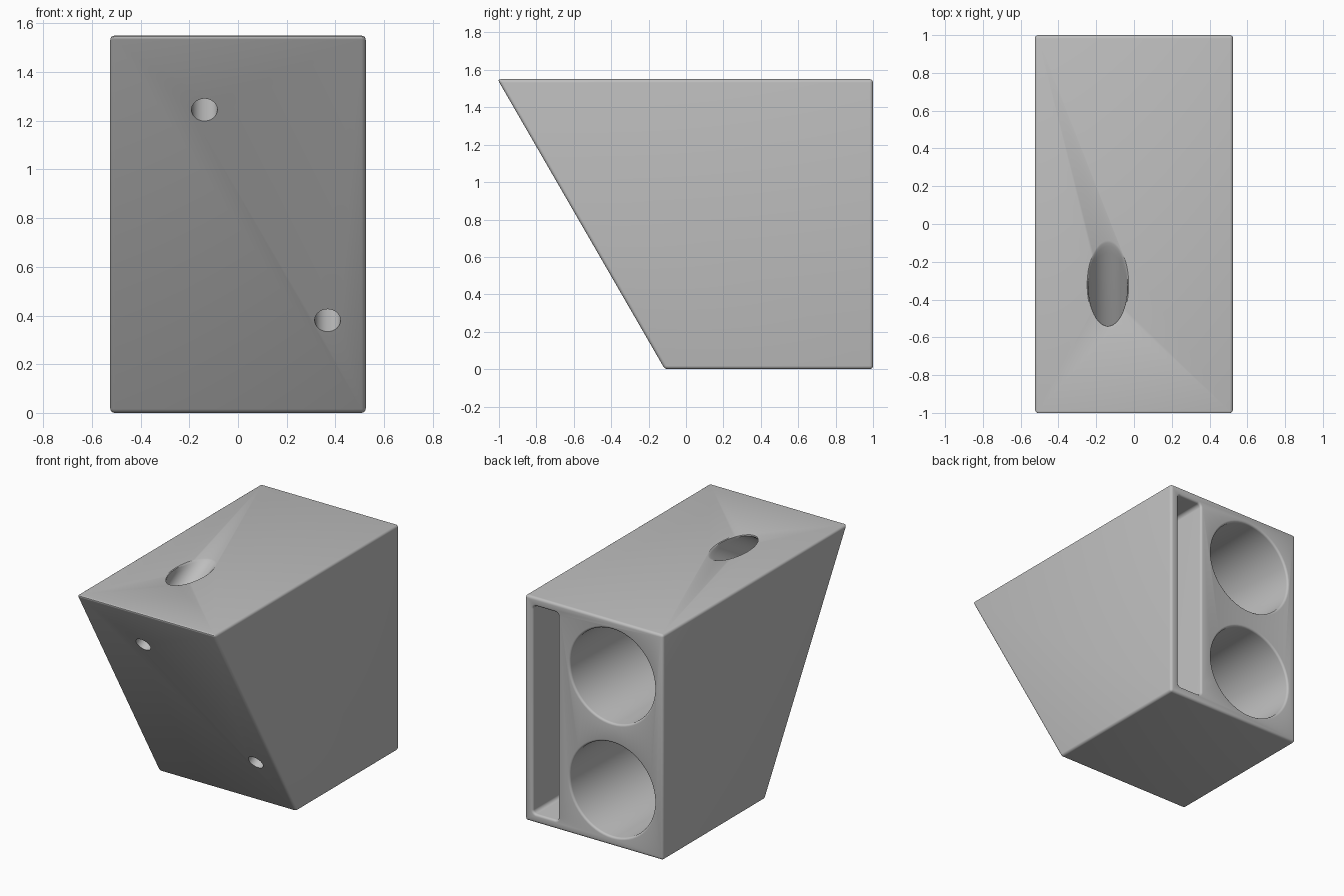
import bpy, bmesh
from math import sin, cos, pi, radians, tan
from mathutils import Vector

cube = bpy.data.objects.get("Cube")
if cube:
    bpy.data.objects.remove(cube, do_unlink=True)

# Plain grey plastic
grey = bpy.data.materials.new("grey plastic")
grey.use_nodes = True
GREY = (0.52, 0.52, 0.52, 1)
grey.diffuse_color = GREY
grey.node_tree.nodes["Principled BSDF"].inputs["Base Color"].default_value = GREY

X, Y, Z = Vector((1, 0, 0)), Vector((0, 1, 0)), Vector((0, 0, 1))
TILT = radians(30)
AXIS = Vector((0, cos(TILT), sin(TILT)))      # square to the sloping front
ACROSS = Vector((0, -sin(TILT), cos(TILT)))
H, W, TIP = 1.55, 0.525, -1.008


def section(centre, u, v, hu, hv, r, steps=16):
    """Rounded rectangle; a circle when both half sizes equal r."""
    pts = []
    for q, (su, sv) in enumerate(((1, 1), (-1, 1), (-1, -1), (1, -1))):
        for i in range(steps):
            a = (q + i / (steps - 1 + (hu == r))) * pi / 2
            pts.append(centre + u * (su * (hu - r) + r * cos(a))
                       + v * (sv * (hv - r) + r * sin(a)))
    return pts


def loft(name, rings):
    """Closed solid through a list of matching sections."""
    bm = bmesh.new()
    loops = [[bm.verts.new(p) for p in ring] for ring in rings]
    n = len(loops[0])
    for a, b in zip(loops, loops[1:]):
        for i in range(n):
            j = (i + 1) % n
            bm.faces.new((a[i], a[j], b[j], b[i]))
    bm.faces.new(loops[0])
    bm.faces.new(loops[-1])
    bmesh.ops.recalc_face_normals(bm, faces=bm.faces)
    mesh = bpy.data.meshes.new(name)
    bm.to_mesh(mesh)
    bm.free()
    mesh.materials.append(grey)
    obj = bpy.data.objects.new(name, mesh)
    bpy.context.collection.objects.link(obj)
    return obj


def back_pocket(name, x, z, hx, hz, r, front):
    """Pocket entered from the back, with a rounded mouth."""
    f = 0.015
    rings = [section(Vector((x, 1.1, z)), X, Z, hx + f, hz + f, r + f)]
    for k in range(5):
        a = k / 4 * pi / 2
        g = f * (1 - sin(a))
        rings.append(section(Vector((x, 1 - f * (1 - cos(a)), z)),
                             X, Z, hx + g, hz + g, r + g))
    rings.append(section(Vector((x, front, z)), X, Z, hx, hz, r))
    return loft(name, rings)


def front_point(x, z):
    return Vector((x, TIP + (H - z) * tan(TILT), z))


def tilted_bore(name, start, a, b, r):
    return loft(name, [section(start + AXIS * d, X, ACROSS, r, r, r) for d in (a, b)])


# Wedge body with softened edges
low = TIP + H * tan(TILT)
profile = ((TIP, H), (low, 0), (1, 0), (1, H))
body = loft("holder_body", [[Vector((x, y, z)) for y, z in profile] for x in (-W, W)])
bevel = body.modifiers.new("soft_edges", "BEVEL")
bevel.width, bevel.segments = 0.018, 4

# Two round sockets and the tall slot
BORE_X, SLOT_X, MID = -0.138, 0.368, 0.775
cutters = [back_pocket("socket_cutter", BORE_X, MID + s * 0.39, 0.322, 0.322, 0.322, 0.0)
           for s in (-1, 1)]
cutters.append(back_pocket("slot_cutter", SLOT_X, MID, 0.096, 0.715, 0.025, 0.0))

# Slanted access hole through the top, with a flared rim
upper, lower = front_point(BORE_X, 1.245), front_point(SLOT_X, 0.38)
R = 0.102
mouth_y = upper.y + (H - upper.z) / tan(TILT)
rings = []
for z, grow, stretch in ((1.6, 0.008, 0.03), (H, 0.008, 0.03), (1.546, 0.003, 0.017),
                         (1.538, 0.001, 0.007), (1.52, 0, 0)):
    drop = min(z, H) - H
    centre = Vector((BORE_X, mouth_y + drop / tan(TILT) - stretch * 0.6, z))
    ra = R + grow
    rings.append(section(centre, X, -Y * (2 * R + stretch) / ra, ra, ra, ra))
rings.append(section(upper + AXIS * 0.2, X, ACROSS, R, R, R))
cutters.append(loft("access_cutter", rings))

# Screw holes through the front, and the lower screw head recess
cutters.append(tilted_bore("recess_cutter", lower, 0.2, 0.5, 0.09))
for p in (upper, lower):
    cutters.append(tilted_bore("screw_cutter", p, -0.1, 0.3, 0.053))

for c in cutters:
    cut = body.modifiers.new(c.name, "BOOLEAN")
    cut.operation, cut.solver, cut.object = "DIFFERENCE", "EXACT", c
    c.hide_render = True

# Bake the cuts, then shade
bpy.ops.object.select_all(action="DESELECT")
bpy.context.view_layer.objects.active = body
body.select_set(True)
for name in [m.name for m in body.modifiers]:
    bpy.ops.object.modifier_apply(modifier=name)
for c in cutters:
    bpy.data.objects.remove(c, do_unlink=True)
bpy.ops.object.shade_smooth_by_angle(angle=radians(30))
